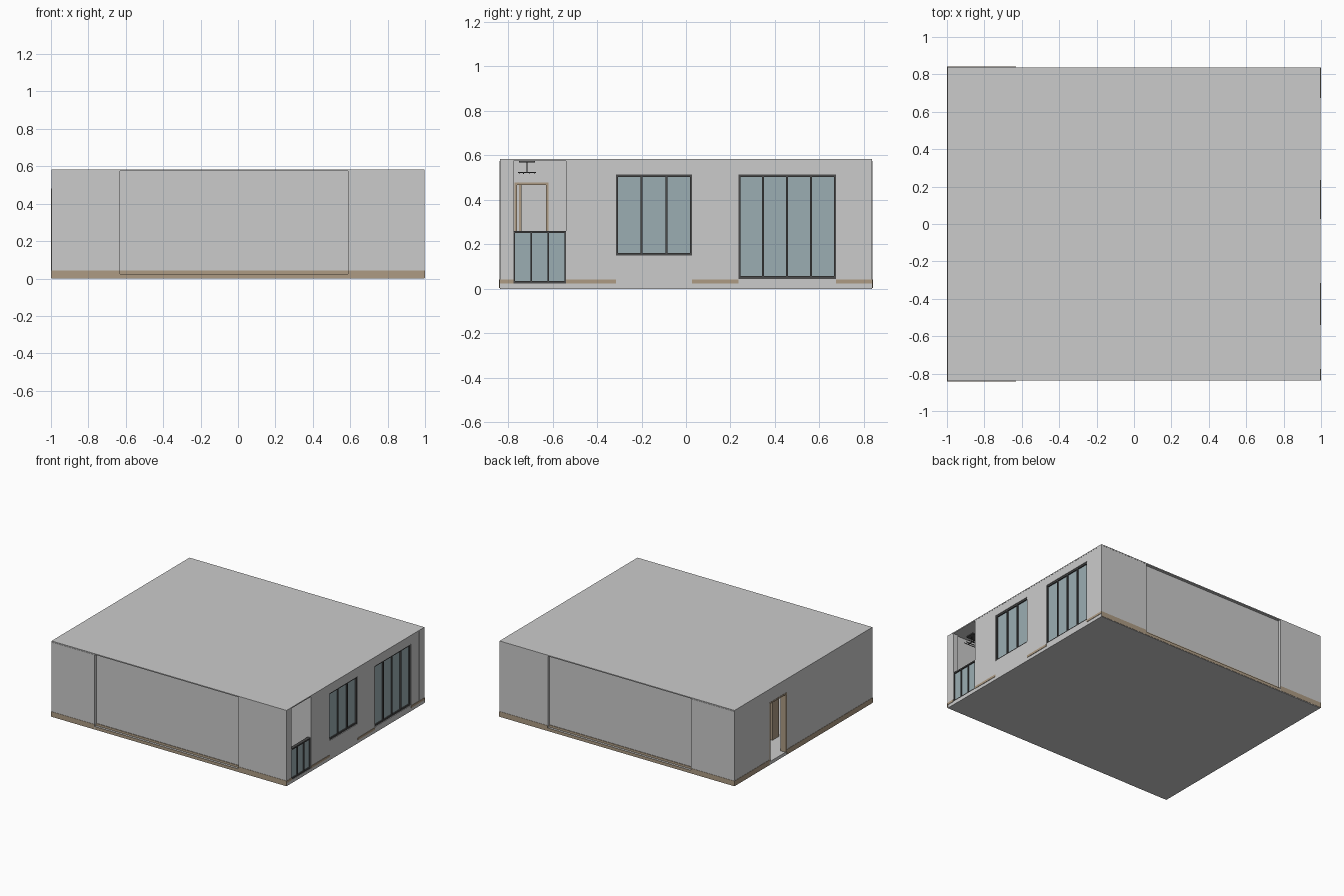
import bpy, bmesh
from mathutils import Matrix, Vector

if "Cube" in bpy.data.objects:
    bpy.data.objects.remove(bpy.data.objects["Cube"])


def material(name, rgb):
    m = bpy.data.materials.new(name)
    m.diffuse_color = (*rgb, 1)
    m.use_nodes = True
    m.node_tree.nodes["Principled BSDF"].inputs["Base Color"].default_value = m.diffuse_color
    return m


TAN = material("tan wood", (0.42, 0.33, 0.23))
DARK = material("dark metal", (0.07, 0.07, 0.07))
GLASS = material("blue glass", (0.33, 0.42, 0.45))


def boxes(name, items, mat=None):
    """One object from boxes given as (x0, x1, y0, y1, z0, z1)."""
    bm = bmesh.new()
    for x0, x1, y0, y1, z0, z1 in items:
        centre = Vector(((x0 + x1) / 2, (y0 + y1) / 2, (z0 + z1) / 2))
        size = Matrix.Diagonal((x1 - x0, y1 - y0, z1 - z0, 1))
        bmesh.ops.create_cube(bm, size=1, matrix=Matrix.Translation(centre) @ size)
    me = bpy.data.meshes.new(name)
    bm.to_mesh(me)
    bm.free()
    ob = bpy.data.objects.new(name, me)
    bpy.context.collection.objects.link(ob)
    if mat:
        me.materials.append(mat)
    return ob


def wall_x(name, x0, x1, y0, y1, openings):
    """Wall across x, with openings (y0, y1, z0, z1) sorted along y."""
    parts, y = [], y0
    for a, b, lo, hi in openings:
        parts.append((x0, x1, y, a, FLOOR, TOP))
        if lo > FLOOR:
            parts.append((x0, x1, a, b, FLOOR, lo))
        if hi < TOP:
            parts.append((x0, x1, a, b, hi, TOP))
        y = b
    parts.append((x0, x1, y, y1, FLOOR, TOP))
    return boxes(name, parts)


def window(name, x, y0, y1, z0, z1, panes, rail=0.012, post=0.009):
    """Dark frame with evenly spaced posts, and a glass sheet."""
    t = 0.012
    parts = [(x - t, x + t, y0, y1, z0, z0 + rail), (x - t, x + t, y0, y1, z1 - rail, z1)]
    for i in range(panes + 1):
        y = y0 + post / 2 + (y1 - y0 - post) * i / panes
        parts.append((x - t, x + t, y - post / 2, y + post / 2, z0 + rail, z1 - rail))
    boxes(name + "_frame", parts, DARK)
    boxes(name + "_glass", [(x - 0.003, x + 0.003, y0 + 0.004, y1 - 0.004,
                             z0 + 0.005, z1 - 0.005)], GLASS)


def door_trim(name, x0, x1, y0, y1, z1, mat, w=0.012):
    boxes(name, [(x0, x1, y0, y0 + w, FLOOR, z1), (x0, x1, y1 - w, y1, FLOOR, z1),
                 (x0, x1, y0 + w, y1 - w, z1 - w, z1)], mat)


FLOOR, TOP = 0.025, 0.575
BALCONY = (-0.775, -0.54, FLOOR, TOP)
SMALL = (-0.315, 0.027, 0.15, 0.515)
LARGE = (0.235, 0.675, 0.045, 0.515)
ENTRY = (0.205, 0.415, FLOOR, 0.48)

# Floor slab and ceiling plate
boxes("floor_slab", [(-0.997, 0.997, -0.836, 0.836, 0, FLOOR)])
boxes("ceiling", [(-0.998, 0.998, -0.837, 0.837, TOP, 0.583)])

# Long walls: end piers with a shallow recessed middle, mirrored front and back
for label, s in (("front", -1), ("back", 1)):
    def strip(x0, x1, inner, outer, z0, z1):
        return (x0, x1, min(s * inner, s * outer), max(s * inner, s * outer), z0, z1)
    boxes(label + "_wall", [strip(-0.998, -0.63, 0.785, 0.839, FLOOR, TOP),
                            strip(-0.63, 0.588, 0.785, 0.817, FLOOR, TOP),
                            strip(0.588, 0.998, 0.785, 0.836, FLOOR, TOP)])
    boxes(label + "_skirting", [strip(-1, -0.63, 0.839, 0.841, 0.003, 0.042),
                                strip(-0.63, 0.588, 0.817, 0.821, FLOOR, 0.042),
                                strip(-0.63, 0.588, 0.836, 0.838, 0.003, FLOOR),
                                strip(0.588, 1, 0.836, 0.838, 0.003, 0.042)], TAN)

# Right wall with balcony and two windows, left wall with the entry
wall_x("right_wall", 0.955, 0.997, -0.785, 0.785, [BALCONY, SMALL, LARGE])
boxes("right_wall_ends", [(0.955, 0.9975, -0.836, -0.775, FLOOR, TOP),
                          (0.955, 0.9975, 0.775, 0.836, FLOOR, TOP)])
wall_x("left_wall", -0.998, -0.955, -0.785, 0.785, [ENTRY])
boxes("right_skirting", [(0.996, 1, a, b, FLOOR, 0.042) for a, b in
                         ((-0.836, -0.775), (-0.54, -0.315), (0.027, 0.235), (0.675, 0.836))], TAN)
boxes("left_skirting", [(-1, -0.997, a, b, 0.003, 0.042) for a, b in
                        ((-0.839, 0.205), (0.415, 0.839))], TAN)

# Windows and balcony railing
window("small_window", 0.98, *SMALL, 3)
window("large_window", 0.98, *LARGE, 4)
window("balcony_railing", 0.983, BALCONY[0], BALCONY[1], FLOOR, 0.26, 3, rail=0.01, post=0.006)
door_trim("entry_frame", -1, -0.953, 0.205, 0.415, 0.48, TAN)

# Balcony enclosure with its inner doorway
boxes("balcony_side_wall", [(0.59, 0.955, -0.54, -0.51, FLOOR, TOP)])
wall_x("balcony_inner_wall", 0.59, 0.62, -0.785, -0.51, [(-0.77, -0.62, FLOOR, 0.475)])
door_trim("balcony_door_frame", 0.585, 0.626, -0.772, -0.618, 0.478, TAN)

# Ceiling drying rack on the balcony
rack = [(0.68, 0.92, y - 0.002, y + 0.002, 0.516, 0.520) for y in (-0.75, -0.73, -0.705, -0.68)]
rack += [(x - 0.003, x + 0.003, -0.755, -0.675, 0.520, 0.525) for x in (0.72, 0.88)]
rack += [(x - 0.002, x + 0.002, -0.717, -0.713, 0.525, 0.57) for x in (0.72, 0.88)]
rack += [(0.70, 0.90, -0.75, -0.68, 0.568, TOP)]
boxes("drying_rack", rack, DARK)

# Interior partitions
boxes("bedroom_partition", [(-0.25, 0.955, 0.115, 0.145, FLOOR, TOP)])
boxes("kitchen_partition", [(-0.25, 0.59, -0.54, -0.51, FLOOR, TOP)])
wall_x("hall_partition", -0.28, -0.25, -0.785, 0.145,
       [(-0.75, -0.6, FLOOR, 0.475), (-0.1, 0.06, FLOOR, 0.475)])
door_trim("kitchen_door_frame", -0.285, -0.245, -0.752, -0.598, 0.478, TAN)
door_trim("bedroom_door_frame", -0.285, -0.245, -0.102, 0.062, 0.478, TAN)

# Hall cabinet seen through the entry
cab = [(-0.80, -0.5, 0.105, 0.11, FLOOR, 0.5)]
cab += [(-0.80, -0.5, 0.03, 0.11, z, z + 0.012) for z in (FLOOR, 0.14, 0.22, 0.36, 0.5)]
cab += [(x, x + 0.01, 0.03, 0.11, FLOOR, 0.5) for x in (-0.81, -0.5)]
boxes("hall_cabinet", cab, TAN)
